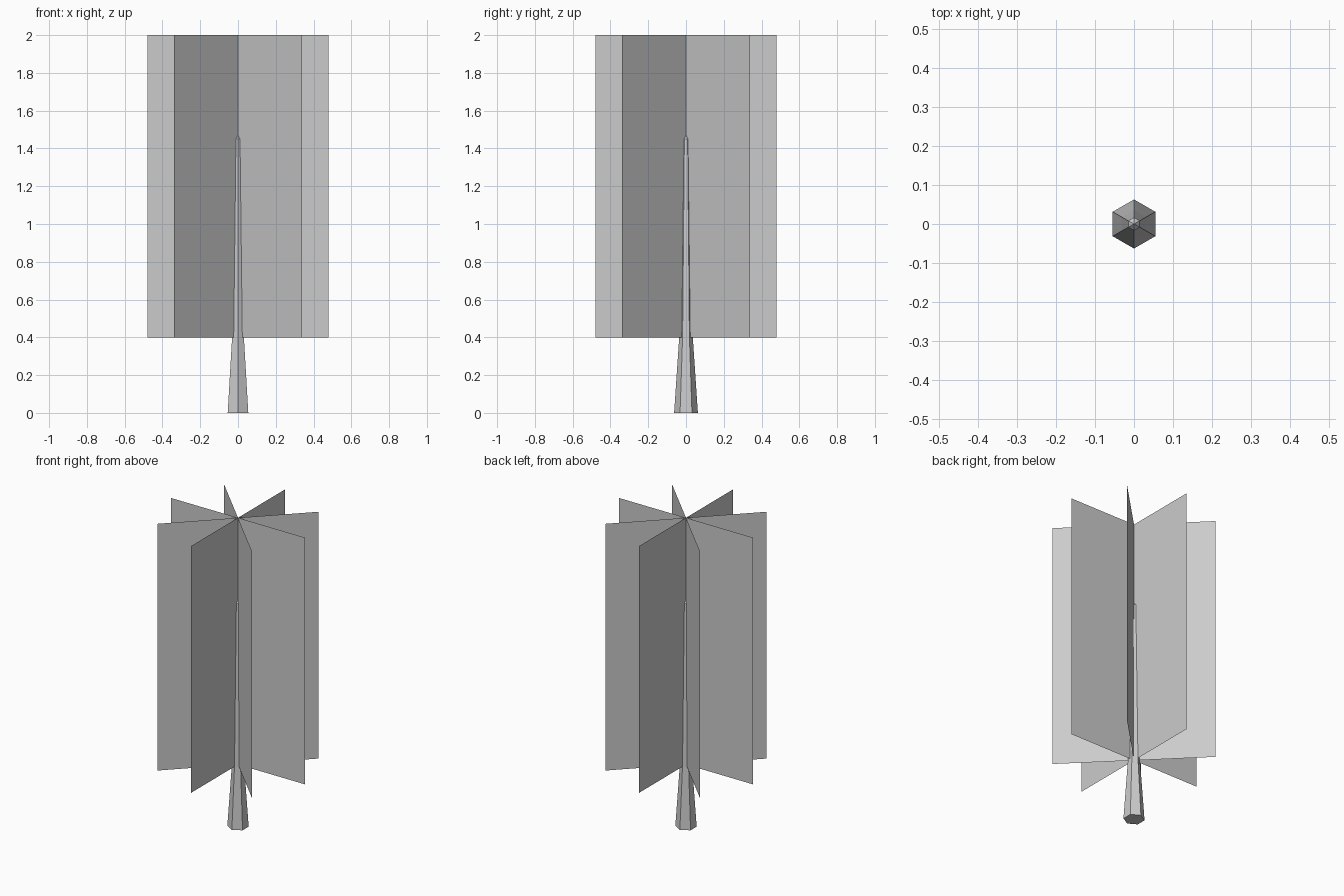
import bpy, bmesh
from math import cos, sin, pi

if "Cube" in bpy.data.objects:
    bpy.data.objects.remove(bpy.data.objects["Cube"])


def make_object(name, bm):
    mesh = bpy.data.meshes.new(name)
    bm.to_mesh(mesh)
    bm.free()
    obj = bpy.data.objects.new(name, mesh)
    bpy.context.collection.objects.link(obj)
    return obj


# Trunk: tapered six-sided shaft with a small pointed tip
SIDES = 6
profile = [(0.063, 0.0), (0.036, 0.4), (0.017, 1.45)]
bm = bmesh.new()
rings = [[bm.verts.new((r * cos(pi / 2 + 2 * pi * i / SIDES),
                        r * sin(pi / 2 + 2 * pi * i / SIDES), z))
          for i in range(SIDES)] for r, z in profile]
tip = bm.verts.new((0, 0, 1.47))
for i in range(SIDES):
    j = (i + 1) % SIDES
    for low, high in zip(rings, rings[1:]):
        bm.faces.new((low[i], low[j], high[j], high[i]))
    bm.faces.new((rings[-1][i], rings[-1][j], tip))
bm.faces.new(rings[0][::-1])
make_object("trunk", bm)

# Foliage: four crossed upright cards, 45 degrees apart
HALF, LOW, HIGH = 0.48, 0.4, 2.0
for k in range(4):
    bm = bmesh.new()
    bm.faces.new([bm.verts.new(p) for p in
                  ((-HALF, 0, LOW), (HALF, 0, LOW), (HALF, 0, HIGH), (-HALF, 0, HIGH))])
    card = make_object(f"foliage_card_{k + 1}", bm)
    card.rotation_euler.z = k * pi / 4
